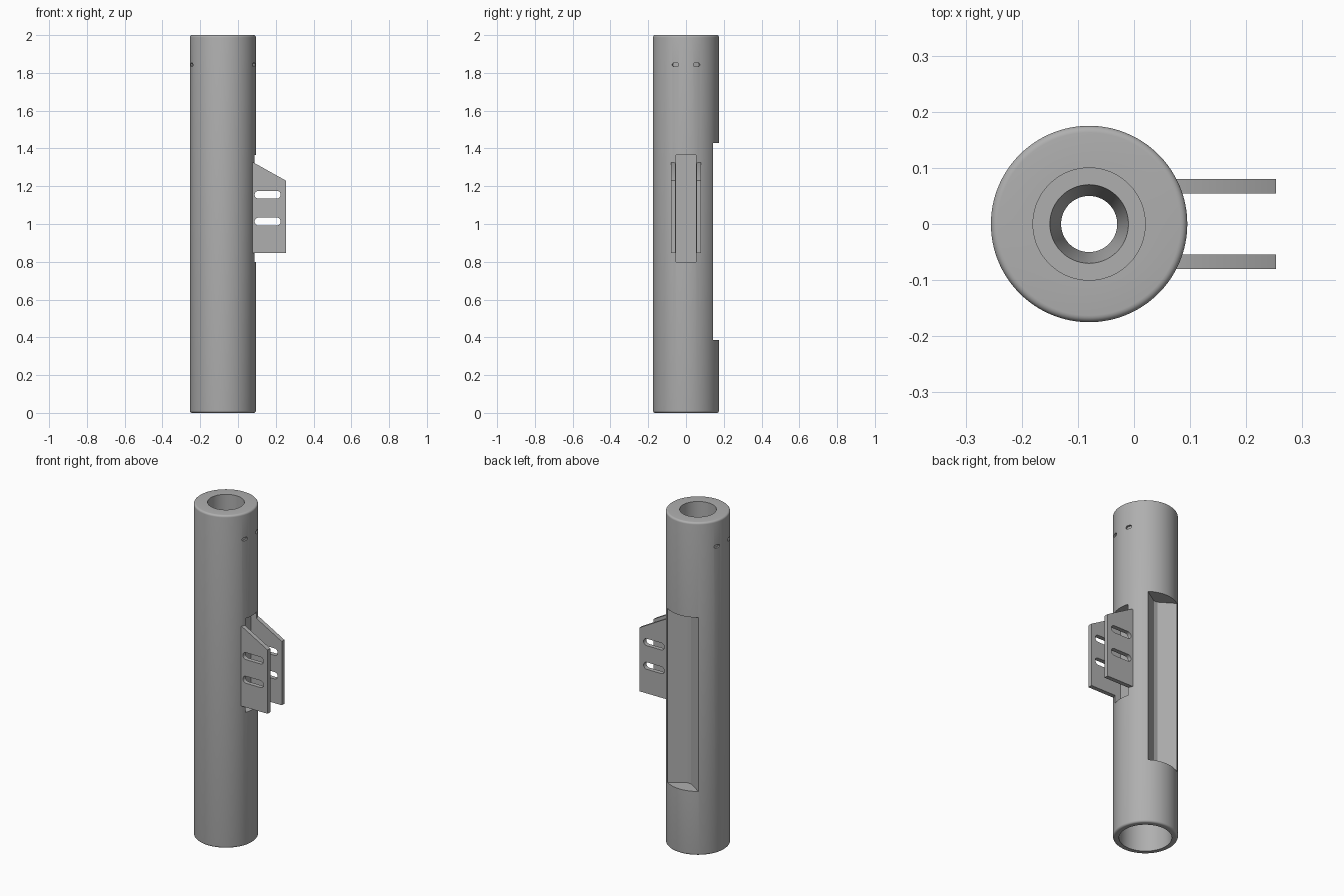
import bpy, bmesh, math
from mathutils import Vector, Matrix

cube = bpy.data.objects.get("Cube")
if cube:
    bpy.data.objects.remove(cube, do_unlink=True)

CX = -0.08          # tube axis
R = 0.175           # tube radius
SEG = 128

grey = bpy.data.materials.new("machined grey")
grey.use_nodes = True
COLOUR = (0.43, 0.43, 0.43, 1)
grey.diffuse_color = COLOUR
for node in grey.node_tree.nodes:
    if node.type == 'BSDF_PRINCIPLED':
        node.inputs["Base Color"].default_value = COLOUR


def finish(name, bm):
    bmesh.ops.recalc_face_normals(bm, faces=bm.faces)
    mesh = bpy.data.meshes.new(name)
    bm.to_mesh(mesh)
    bm.free()
    mesh.materials.append(grey)
    ob = bpy.data.objects.new(name, mesh)
    bpy.context.collection.objects.link(ob)
    return ob


def lathe(name, profile):
    """Revolve a closed (radius, z) outline around the tube axis."""
    bm = bmesh.new()
    rings = []
    for r, z in profile:
        rings.append([bm.verts.new((CX + r * math.cos(a), r * math.sin(a), z))
                      for a in (2 * math.pi * i / SEG for i in range(SEG))])
    for a, b in zip(rings, rings[1:] + rings[:1]):
        for i in range(SEG):
            j = (i + 1) % SEG
            bm.faces.new((a[i], a[j], b[j], b[i]))
    return finish(name, bm)


def prism(name, points, push):
    """Extrude a flat outline along a vector."""
    bm = bmesh.new()
    face = bm.faces.new([bm.verts.new(p) for p in points])
    new = bmesh.ops.extrude_face_region(bm, geom=[face])["geom"]
    bmesh.ops.translate(bm, vec=push,
                        verts=[v for v in new if isinstance(v, bmesh.types.BMVert)])
    return finish(name, bm)


def capsule(width, height, steps=10):
    """Outline of a slot with round ends, as (u, v) pairs."""
    r = height / 2
    half = width / 2 - r
    pts = []
    for side, start in ((1, -90), (-1, 90)):
        for i in range(steps + 1):
            a = math.radians(start + 180 * i / steps)
            pts.append((side * half + r * math.cos(a), r * math.sin(a)))
    return pts


def cut(ob, cutters):
    """Subtract the cutters for good and remove them."""
    for c in cutters:
        mod = ob.modifiers.new("cut", 'BOOLEAN')
        mod.operation = 'DIFFERENCE'
        mod.solver = 'EXACT'
        mod.object = c
        c.hide_render = True
    deps = bpy.context.evaluated_depsgraph_get()
    deps.update()
    mesh = bpy.data.meshes.new_from_object(ob.evaluated_get(deps))
    ob.modifiers.clear()
    ob.data = mesh
    for c in cutters:
        bpy.data.objects.remove(c, do_unlink=True)


def smooth(ob):
    bpy.ops.object.select_all(action='DESELECT')
    ob.select_set(True)
    bpy.context.view_layer.objects.active = ob
    bpy.ops.object.shade_smooth_by_angle(angle=math.radians(30))


# Tube: rounded outer rims, stepped and tapered bore
FILLET = 0.012
rim = [(R - FILLET + FILLET * math.sin(a), FILLET - FILLET * math.cos(a))
       for a in (math.pi / 2 * i / 5 for i in range(6))]
outer = rim + [(r, 2 - z) for r, z in reversed(rim)]
bore = [(0.1, 2), (0.1, 1.5), (0.07, 1.5), (0.05, 1.4),
        (0.05, 0.3), (0.142, 0.3), (0.142, 0)]
tube = lathe("tube", outer + bore)

cutters = []

# Long V-shaped window at the back
V = [(-0.102, 0.142), (-0.012, 0.085), (0.012, 0.085), (0.102, 0.142),
     (0.102, 0.25), (-0.102, 0.25)]
cutters.append(prism("window_cutter", [(CX + x, y, 0.385) for x, y in V],
                     Vector((0, 0, 1.045))))

# Flat-bottomed channel between the bracket plates
channel = [(-0.054, 0.8), (0.054, 0.8), (0.054, 1.365), (-0.054, 1.365)]
cutters.append(prism("channel_cutter", [(CX + 0.13, y, z) for y, z in channel],
                     Vector((0.1, 0, 0))))

# Four small marks near the top
for deg in (-19, 19, 161, 199):
    turn = Matrix.Rotation(math.radians(deg), 3, 'Z')
    pts = [turn @ Vector((R - 0.012, u, v)) + Vector((CX, 0, 1.843))
           for u, v in capsule(0.036, 0.02, 5)]
    cutters.append(prism("mark_cutter", pts, turn @ Vector((0.05, 0, 0))))

cut(tube, cutters)
smooth(tube)

# Pair of slotted bracket plates
side = [(0.06, 0.847), (0.253, 0.847), (0.253, 1.23), (0.083, 1.325), (0.06, 1.325)]
for name, y in (("left_bracket_plate", 0.0545), ("right_bracket_plate", -0.08)):
    plate = prism(name, [(x, y, z) for x, z in side], Vector((0, 0.0255, 0)))
    slots = [prism("slot_cutter",
                   [(0.157 + u, y - 0.01, z + v) for u, v in capsule(0.138, 0.042)],
                   Vector((0, 0.05, 0)))
             for z in (1.013, 1.155)]
    cut(plate, slots)
    smooth(plate)
